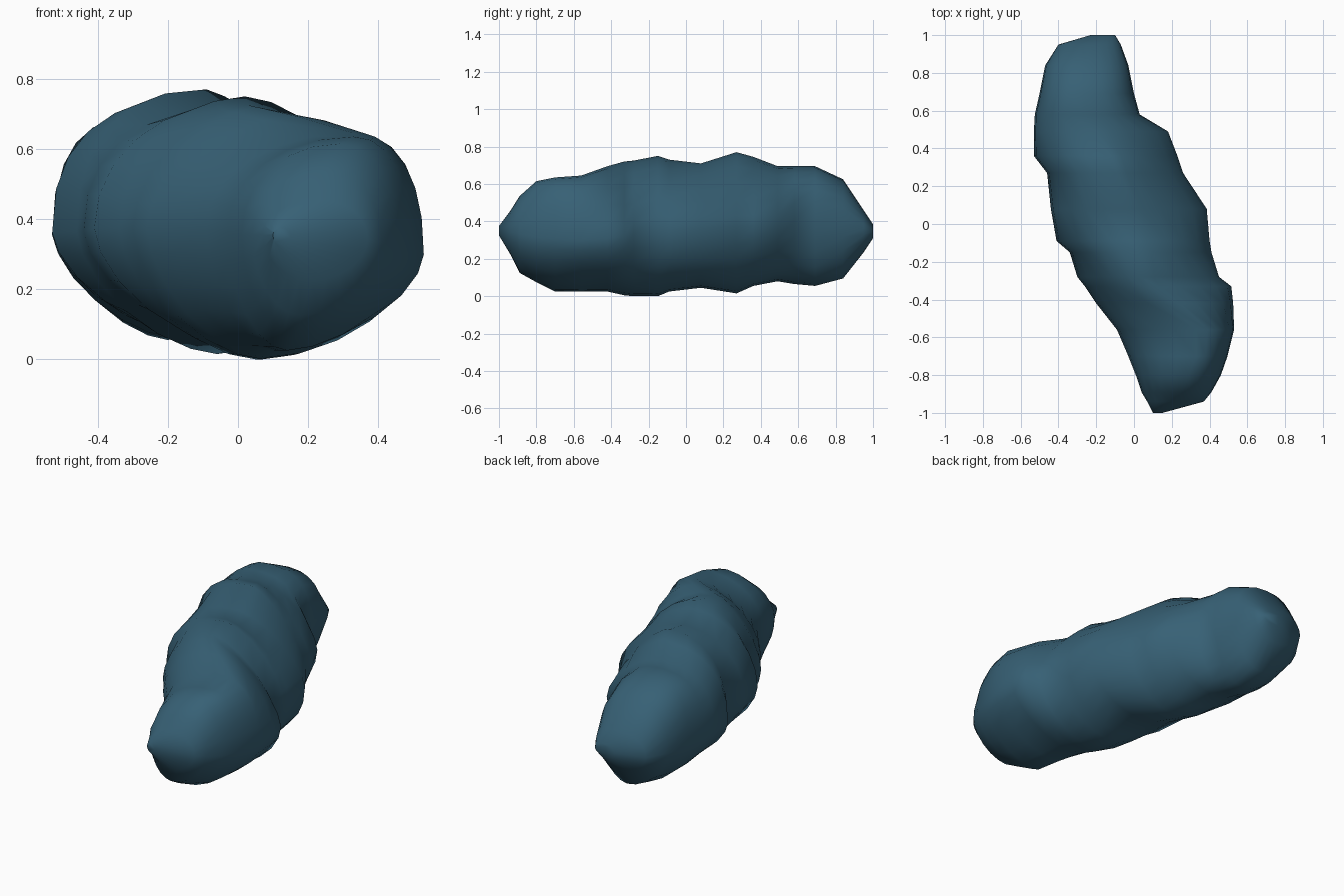
import bpy, bmesh, math

# Stations along the boulder: y, left x, right x, bottom z, top z, x of crest, x of keel
STATIONS = [
    (-1.00, 0.10, 0.15, 0.33, 0.38, 0.12, 0.12),
    (-0.94, 0.07, 0.37, 0.23, 0.46, 0.23, 0.21),
    (-0.89, 0.04, 0.41, 0.13, 0.54, 0.25, 0.18),
    (-0.80, 0.01, 0.46, 0.08, 0.62, 0.29, 0.17),
    (-0.70, -0.03, 0.495, 0.03, 0.64, 0.33, 0.14),
    (-0.56, -0.09, 0.53, 0.03, 0.65, 0.33, 0.12),
    (-0.42, -0.20, 0.525, 0.03, 0.70, 0.16, 0.10),
    (-0.33, -0.26, 0.515, 0.01, 0.725, 0.05, 0.08),
    (-0.28, -0.30, 0.45, 0.005, 0.73, 0.03, 0.07),
    (-0.15, -0.34, 0.41, 0.005, 0.755, 0.02, 0.05),
    (-0.09, -0.41, 0.40, 0.03, 0.735, -0.01, 0.04),
    (0.08, -0.44, 0.385, 0.05, 0.715, -0.04, 0.02),
    (0.27, -0.46, 0.26, 0.02, 0.775, -0.09, -0.06),
    (0.36, -0.53, 0.23, 0.06, 0.75, -0.12, -0.10),
    (0.49, -0.53, 0.18, 0.085, 0.70, -0.20, -0.18),
    (0.58, -0.525, 0.03, 0.07, 0.70, -0.25, -0.20),
    (0.69, -0.50, 0.00, 0.06, 0.70, -0.26, -0.20),
    (0.84, -0.47, -0.03, 0.10, 0.63, -0.25, -0.20),
    (0.95, -0.40, -0.07, 0.24, 0.465, -0.23, -0.22),
    (1.00, -0.23, -0.10, 0.315, 0.39, -0.17, -0.17),
]
# Lump shape: y, roundness of upper right, upper left, lower left, lower right
# (below 1 boxy, above 1 sharp), height of widest point left and right
LUMPS = [
    (-1.00, 1.00, 1.00, 1.00, 1.00, 0.36, 0.36),
    (-0.80, 0.92, 0.95, 1.05, 1.15, 0.36, 0.32),
    (-0.50, 0.88, 0.95, 1.15, 1.20, 0.38, 0.30),
    (-0.33, 1.30, 1.20, 1.20, 1.10, 0.38, 0.33),
    (-0.10, 1.20, 1.00, 1.20, 0.95, 0.38, 0.36),
    (0.10, 1.30, 0.85, 1.20, 0.92, 0.37, 0.37),
    (0.30, 1.45, 0.85, 1.25, 1.00, 0.37, 0.38),
    (0.48, 1.25, 0.78, 1.28, 1.05, 0.36, 0.38),
    (0.60, 0.76, 0.74, 1.28, 1.05, 0.35, 0.42),
    (0.85, 0.80, 0.82, 1.15, 1.00, 0.35, 0.40),
    (1.00, 1.00, 1.00, 1.00, 1.00, 0.35, 0.35),
]
SEGMENTS = 24


def lump_at(y):
    for a, b in zip(LUMPS, LUMPS[1:]):
        if y <= b[0]:
            t = (y - a[0]) / (b[0] - a[0])
            return [p + (q - p) * t for p, q in zip(a[1:], b[1:])]


def ring(bm, st):
    """One rounded cross-section with its own crest, keel and widest points."""
    y, xl, xr, zb, zt, xc, xk = st
    ur, ul, ll, lr, zl, zr = lump_at(y)
    verts = []
    for i in range(SEGMENTS):
        a = 2 * math.pi * i / SEGMENTS
        c, s = math.cos(a), math.sin(a)
        right, up = c >= 0, s >= 0
        p = (ur if right else ul) if up else (lr if right else ll)
        px, pz = abs(c) ** p, abs(s) ** p
        mid = xc if up else xk
        # widest height blends from left to right across the section
        zw = zl + (zr - zl) * (c + 1) / 2
        x = mid + ((xr if right else xl) - mid) * px
        z = zw + ((zt if up else zb) - zw) * pz
        verts.append(bm.verts.new((x, y, z)))
    return verts


# Boulder body
bm = bmesh.new()
rings = [ring(bm, st) for st in STATIONS]
for a, b in zip(rings, rings[1:]):
    for i in range(SEGMENTS):
        n = (i + 1) % SEGMENTS
        bm.faces.new((a[i], b[i], b[n], a[n]))
bm.faces.new(rings[0])
bm.faces.new(list(reversed(rings[-1])))
bmesh.ops.recalc_face_normals(bm, faces=bm.faces)

# Rest the body on the ground
low = min(v.co.z for v in bm.verts)
bmesh.ops.translate(bm, verts=bm.verts, vec=(0, 0, -low))

mesh = bpy.data.meshes.new("boulder")
bm.to_mesh(mesh)
bm.free()
boulder = bpy.data.objects.new("boulder", mesh)
bpy.context.collection.objects.link(boulder)

stone = bpy.data.materials.new("slate blue stone")
stone.diffuse_color = (0.038, 0.118, 0.178, 1)
mesh.materials.append(stone)

bpy.context.view_layer.objects.active = boulder
boulder.select_set(True)
bpy.ops.object.shade_smooth_by_angle(angle=math.radians(60))
